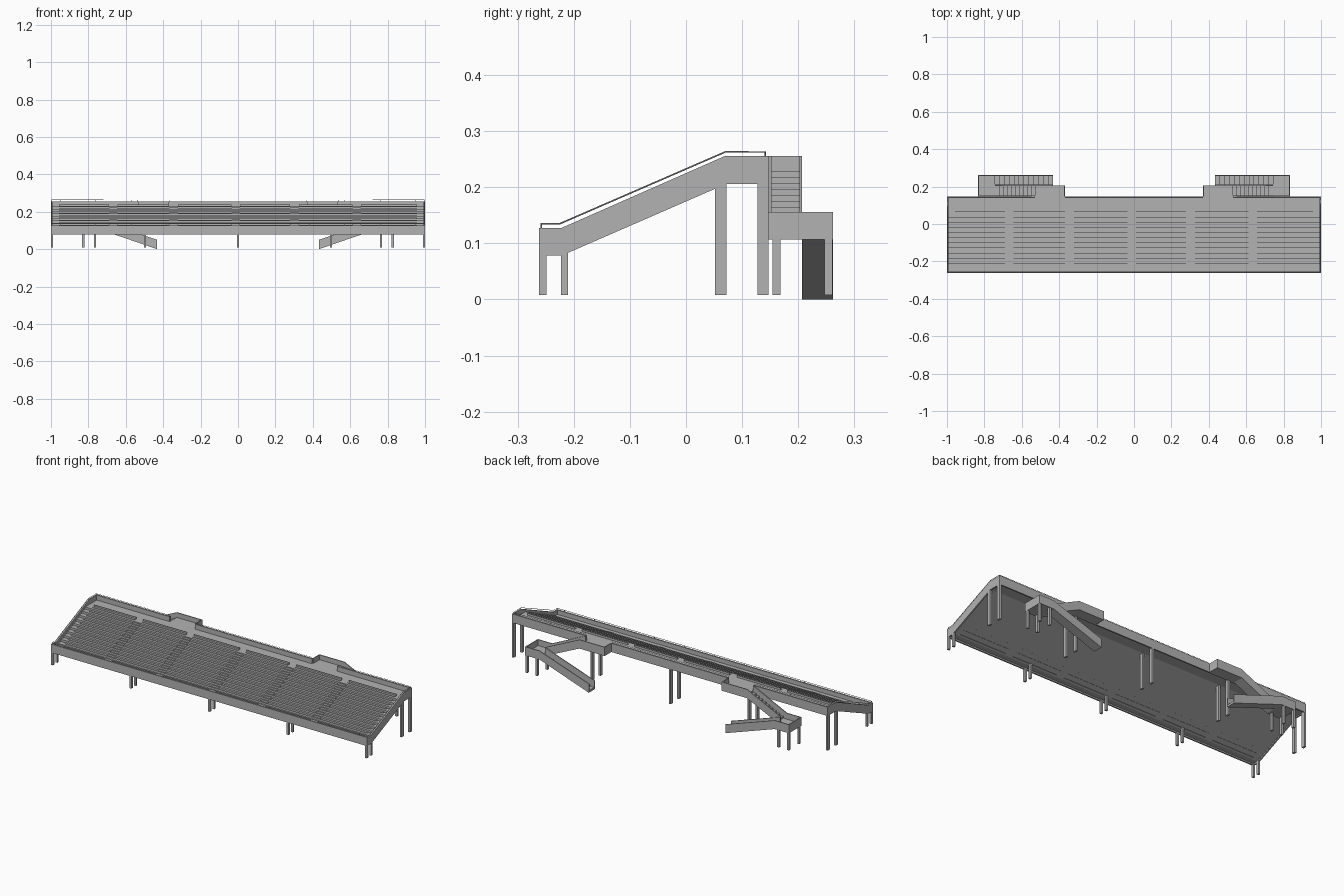
import bpy
import bmesh
from mathutils import Vector

if "Cube" in bpy.data.objects:
    bpy.data.objects.remove(bpy.data.objects["Cube"])

GREY = (0.45, 0.45, 0.45, 1)
concrete = bpy.data.materials.new("concrete grey")
concrete.use_nodes = True
concrete.diffuse_color = GREY
concrete.node_tree.nodes["Principled BSDF"].inputs["Base Color"].default_value = GREY


def add_prism(bm, axis, profile, a, b):
    """Extrude a (y, z) profile along x, or an (x, z) profile along y."""
    def place(p, d):
        return (d, p[0], p[1]) if axis == "x" else (p[0], d, p[1])
    face = bm.faces.new([bm.verts.new(place(p, a)) for p in profile])
    out = bmesh.ops.extrude_face_region(bm, geom=[face])
    verts = [g for g in out["geom"] if isinstance(g, bmesh.types.BMVert)]
    shift = Vector((b - a, 0, 0) if axis == "x" else (0, b - a, 0))
    bmesh.ops.translate(bm, vec=shift, verts=verts)


def add_box(bm, x0, x1, y0, y1, z0, z1):
    add_prism(bm, "x", [(y0, z0), (y1, z0), (y1, z1), (y0, z1)], x0, x1)


def finish(name, bm, mirrored=False):
    if mirrored:
        out = bmesh.ops.duplicate(bm, geom=bm.verts[:] + bm.edges[:] + bm.faces[:])
        for v in out["geom"]:
            if isinstance(v, bmesh.types.BMVert):
                v.co.x = -v.co.x
    bmesh.ops.recalc_face_normals(bm, faces=bm.faces[:])
    mesh = bpy.data.meshes.new(name)
    bm.to_mesh(mesh)
    bm.free()
    mesh.materials.append(concrete)
    obj = bpy.data.objects.new(name, mesh)
    bpy.context.collection.objects.link(obj)
    return obj


def stairs(start, end, z0, z1, count):
    """Stepped line that rises or falls from z0 to z1."""
    pts = []
    for i in range(count):
        u = start + (end - start) * i / count
        z = z0 + (z1 - z0) * (i + 1) / count
        pts += [(u, z0 + (z1 - z0) * i / count), (u, z)]
    return pts + [(end, z1)]


WALL = 0.008
FRONT, BACK = -0.262, 0.147
LOW, HIGH = 0.102, 0.228
ROWS, ROW_START, ROW_END = 10, -0.212, 0.063
TREAD = (ROW_END - ROW_START) / ROWS
RISE = (HIGH - LOW) / ROWS
AISLES = [-0.667, -0.345, -0.012, 0.302, 0.635]
HALF = 0.023

# Stepped terrace slab
bm = bmesh.new()
underside = [(BACK - WALL, 0.212), (0.07, 0.212), (-0.224, 0.086), (FRONT + WALL, 0.086)]
terrace = [(FRONT + WALL, LOW)] + stairs(ROW_START, ROW_END + TREAD, LOW, HIGH + RISE, ROWS + 1)[:-3]
add_prism(bm, "x", terrace + [(BACK - WALL, HIGH)] + underside, -1 + WALL, 1 - WALL)
finish("terrace", bm)

# Sloping side walls
bm = bmesh.new()
side = [(FRONT, 0.078), (-0.222, 0.078), (0.072, 0.206), (BACK, 0.206),
        (BACK, 0.256), (0.07, 0.256), (-0.223, 0.127), (FRONT, 0.127)]
add_prism(bm, "x", side, 1 - WALL, 1)
finish("side_wall", bm, True)

# Front wall, and back wall with two stair openings
bm = bmesh.new()
add_box(bm, -1 + WALL, 1 - WALL, FRONT, FRONT + WALL, 0.078, 0.127)
finish("front_wall", bm)
bm = bmesh.new()
for x0, x1, top in [(-1 + WALL, -0.53, 0.256), (-0.53, -0.37, HIGH), (-0.37, 0.37, 0.256),
                    (0.37, 0.53, HIGH), (0.53, 1 - WALL, 0.256)]:
    add_box(bm, x0, x1, BACK - WALL, BACK, 0.206, top)
finish("back_wall", bm)

# Benches between the aisles
bm = bmesh.new()
edges = [-0.957] + [a + s * HALF for a in AISLES for s in (-1, 1)] + [0.957]
for row in range(ROWS + 1):
    y = ROW_START + row * TREAD
    z = LOW + row * RISE
    for x0, x1 in zip(edges[::2], edges[1::2]):
        add_box(bm, x0, x1, y - 0.013, y, z - RISE, z + 0.003)
        add_box(bm, x0, x1, y, y + 0.003, z, z + 0.012)
finish("benches", bm)

# Half steps in the aisles
bm = bmesh.new()
for a in AISLES:
    for row in range(ROWS):
        y = ROW_START + row * TREAD
        z = LOW + row * RISE
        add_box(bm, a - HALF, a + HALF, y - TREAD / 2, y, z, z + RISE / 2)
finish("aisle_steps", bm)

# Support legs
bm = bmesh.new()
for x in (-0.994, -0.497, 0, 0.497, 0.994):
    for y0, y1, top in [(FRONT, -0.249, 0.09), (-0.223, -0.21, 0.092),
                        (0.052, 0.072, 0.212), (0.127, BACK, 0.212)]:
        add_box(bm, x - 0.006, x + 0.006, y0, y1, 0.008, top)
finish("support_legs", bm)


def rail(name, points):
    """Thin handrail through the points."""
    curve = bpy.data.curves.new(name, "CURVE")
    curve.dimensions = "3D"
    curve.bevel_depth = 0.0014
    curve.bevel_resolution = 0
    curve.use_fill_caps = True
    spline = curve.splines.new("POLY")
    spline.points.add(len(points) - 1)
    for p, co in zip(spline.points, points):
        p.co = (*co, 1)
    curve.materials.append(concrete)
    bpy.context.collection.objects.link(bpy.data.objects.new(name, curve))


# Handrails with posts
RY, RF = 0.141, -0.258
for s, label in ((-1, "right"), (1, "left")):
    x = s * 0.996
    rail(label + "_handrail", [(x, RF, 0.127), (x, RF, 0.135), (x, -0.225, 0.135),
                               (x, 0.07, 0.263), (x, RY, 0.263), (x, RY, 0.25)])
    rail(label + "_back_handrail", [(x, RY, 0.263), (s * 0.535, RY, 0.263), (s * 0.535, RY, 0.25)])
rail("middle_back_handrail", [(-0.366, RY, 0.25), (-0.366, RY, 0.263),
                              (0.366, RY, 0.263), (0.366, RY, 0.25)])
rail("front_handrail", [(-0.996, RF, 0.135), (0.996, RF, 0.135)])
bm = bmesh.new()
for i in range(-5, 6):
    x = i * 0.19
    add_box(bm, x - 0.001, x + 0.001, RF - 0.001, RF + 0.001, 0.127, 0.135)
    if i not in (-2, 2):
        add_box(bm, x - 0.001, x + 0.001, RY - 0.001, RY + 0.001, 0.256, 0.263)
finish("handrail_posts", bm)

# Rear stair floors: top landing, upper flight, turning platform, lower flight
MID, REAR = 0.207, 0.262
L0, L1, P0, P1, END = 0.37, 0.53, 0.744, 0.835, 0.432
T = 0.005
bm = bmesh.new()
add_box(bm, L0, L1, BACK, MID, 0.206, HIGH)
add_prism(bm, "y", stairs(L1, P0, HIGH, 0.122, 10) + [(P0, 0.107), (L1, 0.206)], BACK, MID)
add_box(bm, P0, P1, BACK, REAR, 0.107, 0.122)
add_prism(bm, "y", stairs(P0, END, 0.122, 0.012, 12) + [(END, 0), (P0, 0.107)], MID, REAR)
finish("rear_stairs", bm, True)

# Rear stair parapets
bm = bmesh.new()
upper = [(L1, 0.206), (P0, 0.107), (P0, 0.156), (L1, 0.256)]
lower = [(P0, 0.107), (END, 0), (END, 0.05), (P0, 0.156)]
add_prism(bm, "y", upper, BACK, BACK + T)
add_prism(bm, "y", [(L0, 0.206)] + upper + [(L0, 0.256)], MID - T, MID)
add_box(bm, L0, L0 + T, BACK, MID - T, 0.206, 0.256)
add_prism(bm, "y", lower, MID, MID + T)
add_prism(bm, "y", [(P1, 0.107)] + lower + [(P1, 0.156)], REAR - T, REAR)
add_box(bm, P0, P1, BACK, BACK + T, 0.107, 0.156)
add_box(bm, P1 - T, P1, BACK + T, REAR - T, 0.107, 0.156)
finish("rear_stair_parapets", bm, True)

# Legs under the turning platforms
bm = bmesh.new()
for x in (0.765, 0.828):
    for y in (0.161, 0.254):
        add_box(bm, x - 0.006, x + 0.006, y - 0.007, y + 0.007, 0.008, 0.11)
finish("platform_legs", bm, True)
